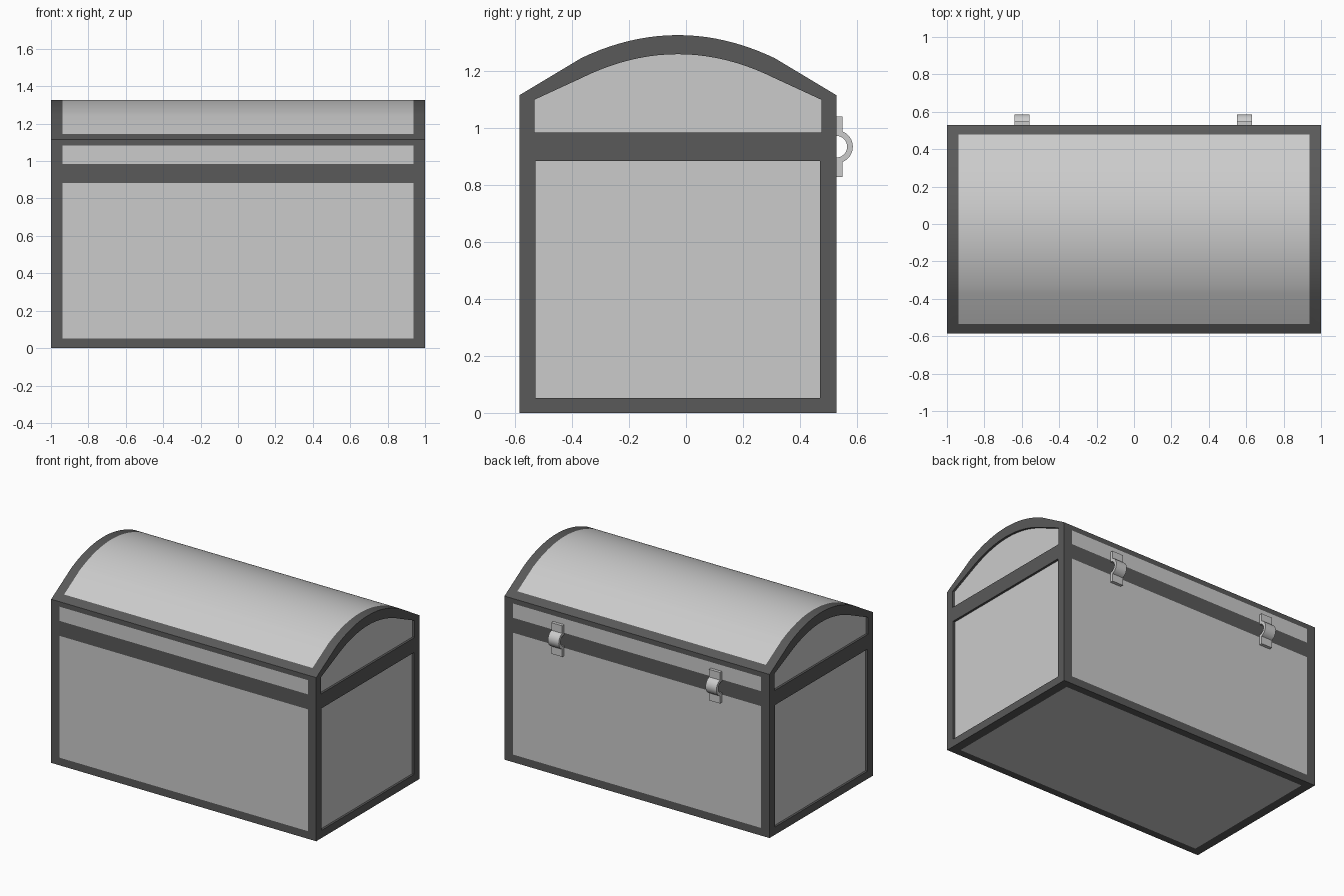
import bpy, bmesh, math

if "Cube" in bpy.data.objects:
    bpy.data.objects.remove(bpy.data.objects["Cube"])

Y0, Y1, SEAM = -0.585, 0.528, 0.935
YC, HALF = (Y0 + Y1) / 2, (Y1 - Y0) / 2

trim = bpy.data.materials.new("dark_trim")
trim.diffuse_color = (0.1, 0.1, 0.1, 1)
trim.use_nodes = True
trim.node_tree.nodes["Principled BSDF"].inputs["Base Color"].default_value = trim.diffuse_color
plain = bpy.data.materials.new("plain_panel")
plain.diffuse_color = (0.6, 0.6, 0.6, 1)
plain.use_nodes = True
plain.node_tree.nodes["Principled BSDF"].inputs["Base Color"].default_value = plain.diffuse_color


def finish(bm, name, mats):
    bmesh.ops.recalc_face_normals(bm, faces=bm.faces)
    me = bpy.data.meshes.new(name)
    bm.to_mesh(me)
    bm.free()
    for m in mats:
        me.materials.append(m)
    ob = bpy.data.objects.new(name, me)
    bpy.context.collection.objects.link(ob)
    bpy.ops.object.select_all(action='DESELECT')
    ob.select_set(True)
    bpy.context.view_layer.objects.active = ob
    bpy.ops.object.shade_smooth_by_angle(angle=math.radians(20))
    return ob


def prism(bm, prof, x0, x1):
    """Extrude a closed (y, z) profile along x; returns side faces and both caps."""
    a, b = ([bm.verts.new((x, y, z)) for y, z in prof] for x in (x0, x1))
    n = len(prof)
    sides = [bm.faces.new((a[i], a[(i + 1) % n], b[(i + 1) % n], b[i])) for i in range(n)]
    caps = [bm.faces.new(a[::-1]), bm.faces.new(b)]
    bmesh.ops.recalc_face_normals(bm, faces=bm.faces)
    return sides, caps


def panel(bm, faces, border=0.055, top=None):
    """Flush panel framed by a trim border."""
    bmesh.ops.inset_region(bm, faces=faces, thickness=border, use_even_offset=True)
    for v in {v for f in faces for v in f.verts}:
        if abs(v.co.x) > 0.9:
            v.co.x = math.copysign(0.9375, v.co.x)
        if top and v.co.z > 1.0:
            v.co.z = top
    for f in faces:
        f.material_index = 1


def end_panel(bm, cap, inner, depth=0.015):
    """Replace an end cap by a trim ring and a recessed panel of the given profile."""
    outer = list(cap.verts)
    x = outer[0].co.x
    if x < 0:
        outer.reverse()
    bm.faces.remove(cap)
    xi = x - math.copysign(depth, x)
    rim = [bm.verts.new((x, y, z)) for y, z in inner]
    deep = [bm.verts.new((xi, y, z)) for y, z in inner]
    n = len(inner)
    for p, q in ((outer, rim), (rim, deep)):
        for i in range(n):
            j = (i + 1) % n
            bm.faces.new((p[i], p[j], q[j], q[i]))
    bm.faces.new(deep).material_index = 1


def rect(y0, y1, z0, z1):
    return [(y0, z0), (y1, z0), (y1, z1), (y0, z1)]


# Chest body: framed box
bm = bmesh.new()
sides, caps = prism(bm, rect(Y0, Y1, 0, SEAM), -1, 1)
for cap in caps:
    end_panel(bm, cap, rect(Y0 + 0.057, Y1 - 0.057, 0.053, 0.885))
for i in (0, 1, 3):
    panel(bm, [sides[i]], 0.052)
finish(bm, "chest_body", [trim, plain])


# Lid: straight eaves running into a rounded crown
def lid_profile(half, base, eave, crown, k, n=20):
    arc = [0.34 * (1 - 2 * i / n) for i in range(n + 1)]
    return ([(YC - half, base), (YC + half, base), (YC + half, eave)]
            + [(YC + d, crown - k * d * d) for d in arc] + [(YC - half, eave)])


bm = bmesh.new()
sides, caps = prism(bm, lid_profile(HALF, SEAM, 1.116, 1.327, 0.70), -1, 1)
for cap in caps:
    end_panel(bm, cap, lid_profile(0.504, 0.985, 1.10, 1.26, 0.73))
for f in (sides[1], sides[-1]):
    panel(bm, [f], 0.05, 1.082)
panel(bm, sides[2:-1], 0.058)
finish(bm, "lid", [trim, plain])

# Hinges: two leaf plates joined by a half-round knuckle
R, r, T, N = 0.058, 0.038, 0.021, 16
a0 = math.asin(T / R)
outer = [(Y1 + R * math.cos(a), SEAM + R * math.sin(a)) for a in
         [(math.pi / 2 - a0) * (2 * i / N - 1) for i in range(N + 1)]]
inner = [(Y1 + r * math.cos(a), SEAM + r * math.sin(a)) for a in
         [math.pi * (0.5 - i / N) for i in range(N + 1)]]
prof = ([(Y1, 0.829), (Y1 + T, 0.829)] + outer
        + [(Y1 + T, 1.041), (Y1, 1.041)] + inner)
for side, xc in (("left", -0.599), ("right", 0.591)):
    bm = bmesh.new()
    prism(bm, prof, xc - 0.041, xc + 0.041)
    finish(bm, "hinge_" + side, [])
